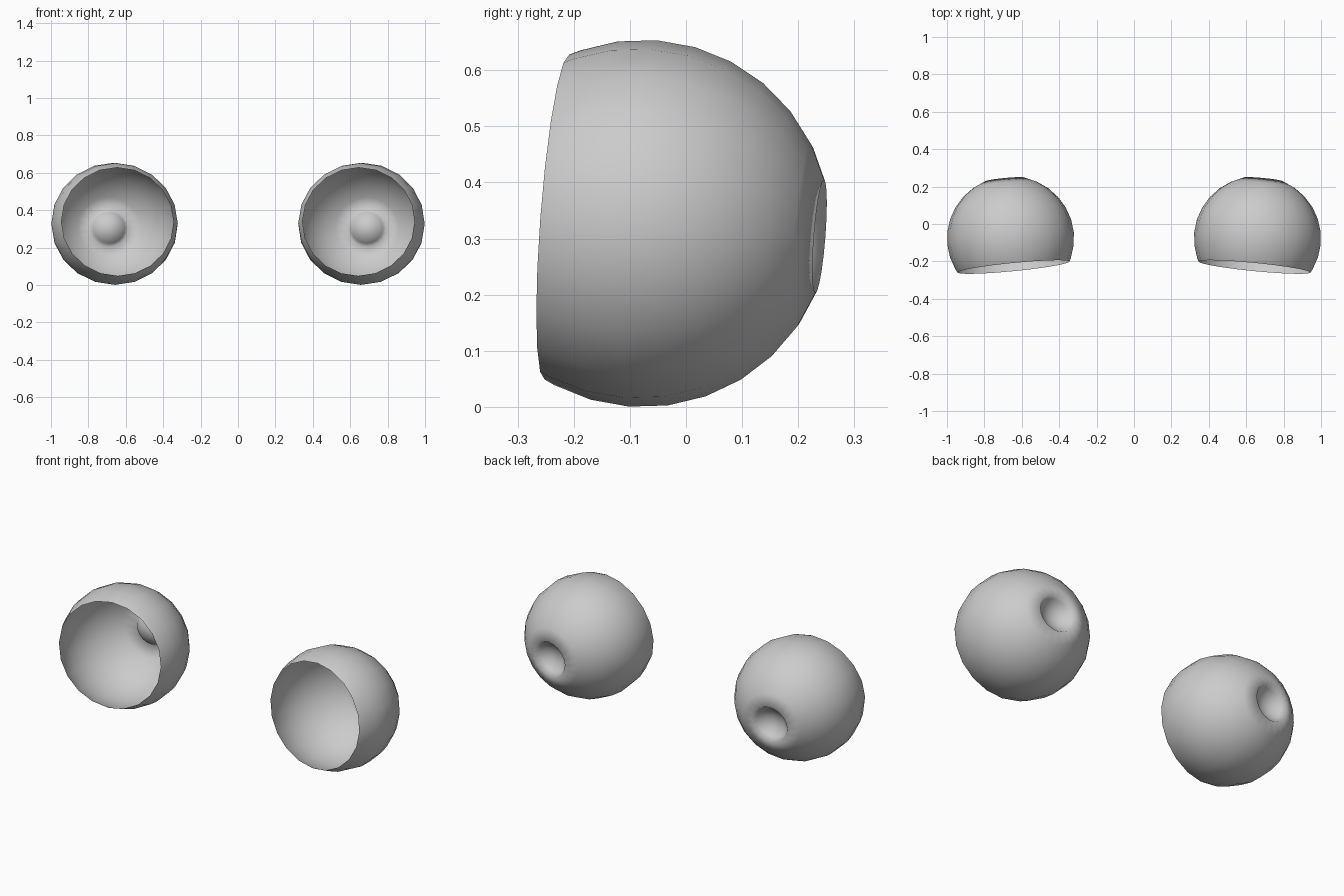
import bpy, bmesh, math
from mathutils import Vector

if "Cube" in bpy.data.objects:
    bpy.data.objects.remove(bpy.data.objects["Cube"])

SEGMENTS = 20
RADIUS = 0.334

grey = bpy.data.materials.new("plain_grey")
grey.diffuse_color = (0.6, 0.6, 0.6, 1)
grey.use_nodes = True
grey.node_tree.nodes["Principled BSDF"].inputs["Base Color"].default_value = grey.diffuse_color

# Profile as (radius, distance along the axis): open rim, round body, back dimple
angles = [117.5, 114, 102, 90, 78, 66, 54, 42, 30, 18]
profile = [(RADIUS * math.sin(math.radians(a)), RADIUS * math.cos(math.radians(a)))
           for a in angles]
profile += [(0.085, 0.29), (0.05, 0.264), (0.022, 0.255)]
DIMPLE_CENTRE = 0.253


def open_cup(name, side):
    """Round shell, open at the front, turned slightly outward and down at the back."""
    centre = Vector((0.66 * side, -0.077, 0.327))
    turn = Vector((0.1 * side, 1, -0.075)).to_track_quat('Y', 'Z')

    def place(r, along, t):
        p = turn @ Vector((r * math.cos(t), along, r * math.sin(t)))
        return centre + Vector((p.x * 1.017, p.y, p.z * 0.98))

    bm = bmesh.new()
    rings = [[bm.verts.new(place(r, d, math.tau * i / SEGMENTS)) for i in range(SEGMENTS)]
             for r, d in profile]
    tip = bm.verts.new(place(0, DIMPLE_CENTRE, 0))
    for i in range(SEGMENTS):
        j = (i + 1) % SEGMENTS
        for a, b in zip(rings, rings[1:]):
            bm.faces.new((a[i], b[i], b[j], a[j]))
        bm.faces.new((rings[-1][i], tip, rings[-1][j]))

    # Make the normals point away from the centre
    bm.normal_update()
    if sum(f.normal.dot(f.calc_center_median() - centre) for f in bm.faces) < 0:
        bmesh.ops.reverse_faces(bm, faces=bm.faces[:])
    for f in bm.faces:
        f.smooth = True

    mesh = bpy.data.meshes.new(name)
    bm.to_mesh(mesh)
    bm.free()
    mesh.materials.append(grey)
    bpy.context.collection.objects.link(bpy.data.objects.new(name, mesh))


open_cup("right_cup", 1)
open_cup("left_cup", -1)
